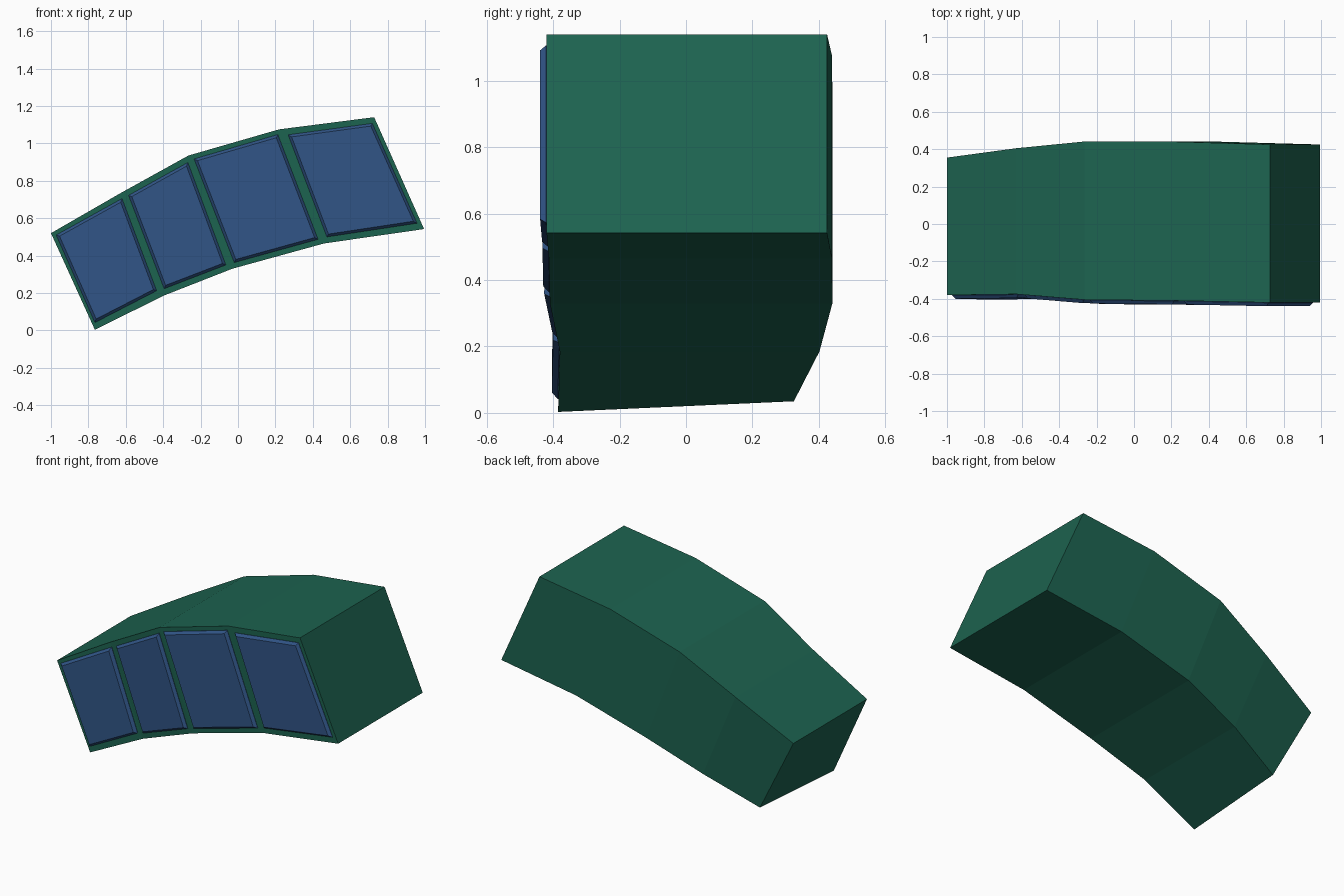
import bpy
from mathutils import Vector

if "Cube" in bpy.data.objects:
    bpy.data.objects.remove(bpy.data.objects["Cube"])


def make(name, verts, faces, colour):
    mesh = bpy.data.meshes.new(name)
    mesh.from_pydata(verts, [], faces)
    mesh.update()
    mat = bpy.data.materials.new(name + "_material")
    mat.diffuse_color = colour
    mat.use_nodes = True
    mat.node_tree.nodes["Principled BSDF"].inputs["Base Color"].default_value = mat.diffuse_color
    mesh.materials.append(mat)
    obj = bpy.data.objects.new(name, mesh)
    bpy.context.collection.objects.link(obj)
    return obj


GREEN = (0.012, 0.125, 0.08, 1)
BLUE = (0.03, 0.09, 0.24, 1)

# Cross-sections along the arched body: top and bottom (x, z), then y at each corner
top = [(-1.0, 0.52), (-0.63, 0.733), (-0.265, 0.935), (0.22, 1.075), (0.728, 1.14)]
bottom = [(-0.765, 0.003), (-0.40, 0.185), (-0.03, 0.33), (0.46, 0.465), (0.995, 0.542)]
front_top = [-0.38, -0.375, -0.405, -0.41, -0.42]
front_low = [-0.385, -0.38, -0.41, -0.413, -0.42]
back_top = [0.355, 0.405, 0.441, 0.44, 0.425]
back_low = [0.325, 0.402, 0.441, 0.44, 0.425]

verts = []
for i in range(5):
    (tx, tz), (bx, bz) = top[i], bottom[i]
    rise, shift = (0.032, 0.02) if i == 0 else (0, 0)
    verts += [(tx, front_top[i], tz), (tx, back_top[i], tz),
              (bx + shift, back_low[i], bz + rise), (bx, front_low[i], bz)]
faces = [(0, 3, 2, 1), (16, 17, 18, 19)]
for i in range(4):
    a, b = 4 * i, 4 * i + 4
    for k in range(4):
        n = (k + 1) % 4
        faces.append((a + k, a + n, b + n, b + k))
make("body", verts, faces, GREEN)

# Raised bevelled panels on the front, corners as (x, z) clockwise from top left
panels = [
    [(-0.972, 0.51), (-0.62, 0.705), (-0.435, 0.212), (-0.765, 0.042)],
    [(-0.585, 0.722), (-0.268, 0.898), (-0.065, 0.35), (-0.395, 0.223)],
    [(-0.235, 0.917), (0.213, 1.047), (0.428, 0.487), (-0.02, 0.363)],
    [(0.268, 1.046), (0.718, 1.107), (0.957, 0.573), (0.475, 0.50)],
]
for i, quad in enumerate(panels):
    def surface_y(u, v):
        t = front_top[i] * (1 - u) + front_top[i + 1] * u
        b = front_low[i] * (1 - u) + front_low[i + 1] * u
        return t * (1 - v) + b * v
    ys = [surface_y(u, v) for u, v in ((.06, .05), (.95, .05), (.95, .95), (.06, .95))]
    base = [Vector((x, y, z)) for (x, z), y in zip(quad, ys)]
    inset = []
    for k, p in enumerate(base):
        along = (base[(k + 1) % 4] - p).normalized()
        back = (base[k - 1] - p).normalized()
        inset.append(p + (along + back) * 0.014 + Vector((0, -0.02, 0)))
    root = [p + Vector((0, 0.012, 0)) for p in base]
    pv = root + [p + Vector((0, -0.002, 0)) for p in base] + inset
    pf = [(0, 1, 2, 3), (11, 10, 9, 8)]
    for r in (0, 4):
        for k in range(4):
            n = (k + 1) % 4
            pf.append((r + k, r + 4 + k, r + 4 + n, r + n))
    make(f"front_panel_{i + 1}", pv, pf, BLUE)
